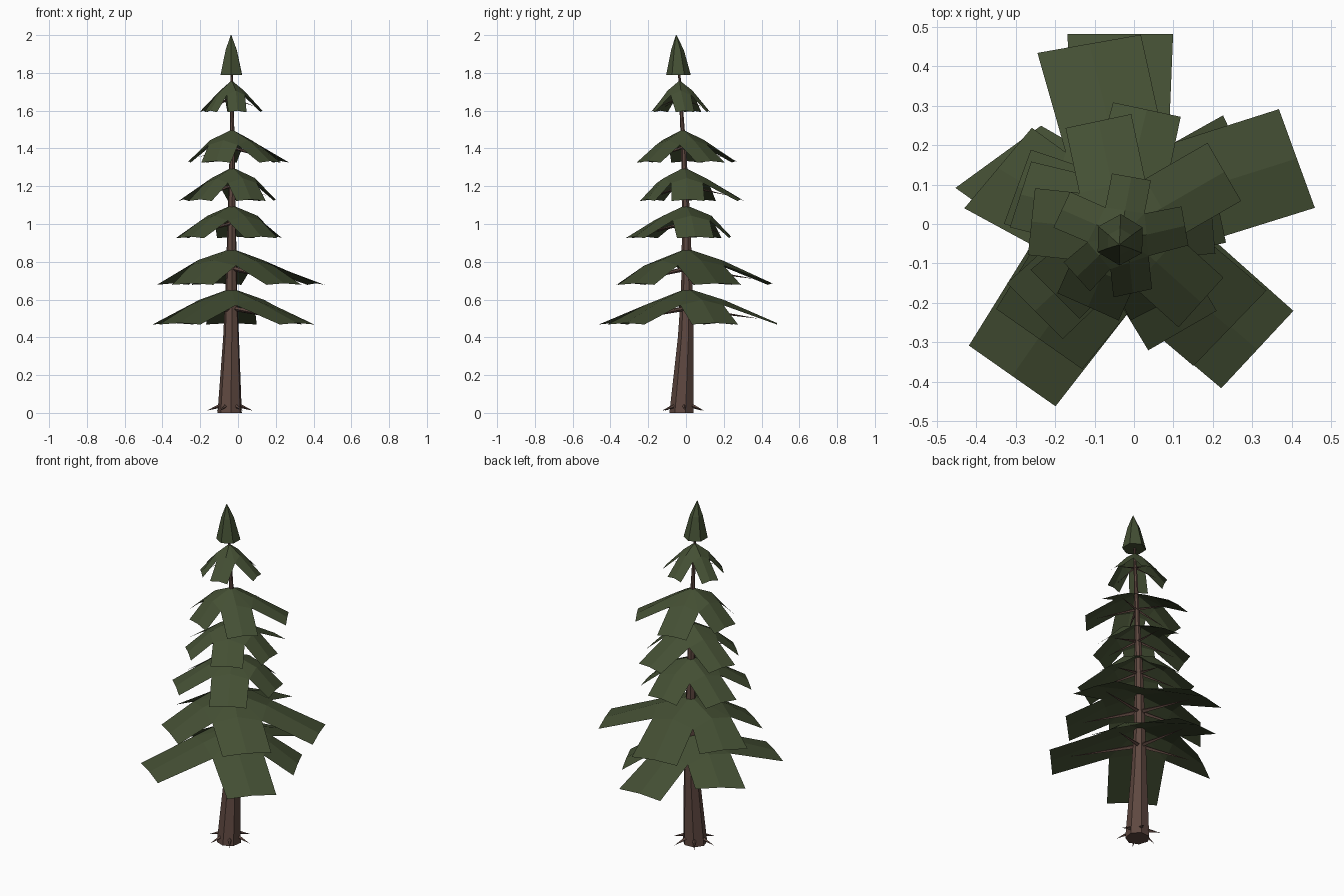
import bpy, bmesh
from math import sin, cos, radians, pi
from mathutils import Vector

if "Cube" in bpy.data.objects:
    bpy.data.objects.remove(bpy.data.objects["Cube"])


def material(name, rgb):
    m = bpy.data.materials.new(name)
    m.diffuse_color = (*rgb, 1)
    m.use_nodes = True
    m.node_tree.nodes["Principled BSDF"].inputs["Base Color"].default_value = m.diffuse_color
    return m


BARK = material("bark brown", (0.112, 0.064, 0.051))
GREEN = material("needle green", (0.058, 0.079, 0.034))


def finish(bm, name, mat):
    bmesh.ops.recalc_face_normals(bm, faces=bm.faces[:])
    me = bpy.data.meshes.new(name)
    bm.to_mesh(me)
    bm.free()
    me.materials.append(mat)
    ob = bpy.data.objects.new(name, me)
    bpy.context.collection.objects.link(ob)


def ring_tube(bm, stations, sides, twist=0.0):
    """Loft horizontal rings through (x, y, z, radius)."""
    rings = []
    for x, y, z, r in stations:
        rings.append([bm.verts.new((x + r * cos(2 * pi * i / sides + twist),
                                    y + r * sin(2 * pi * i / sides + twist), z))
                      for i in range(sides)])
    for a, b in zip(rings, rings[1:]):
        for i in range(sides):
            j = (i + 1) % sides
            bm.faces.new((a[i], a[j], b[j], b[i]))
    bm.faces.new(rings[0][::-1])
    bm.faces.new(rings[-1])


def spike(bm, p, q, r, sides=4):
    """Thin pointed stick from p to q."""
    p, q = Vector(p), Vector(q)
    rot = (q - p).to_track_quat('Z', 'Y')
    base = [bm.verts.new(p + rot @ Vector((r * cos(2 * pi * i / sides), r * sin(2 * pi * i / sides), 0)))
            for i in range(sides)]
    tip = bm.verts.new(q)
    for i in range(sides):
        bm.faces.new((base[i], base[(i + 1) % sides], tip))
    bm.faces.new(base[::-1])


# Trunk, slightly leaning and tapering
TRUNK = [(-0.043, -0.022, 0.0, 0.066), (-0.036, 0.0, 0.4, 0.043), (-0.035, 0.006, 0.65, 0.032),
         (-0.033, 0.002, 1.0, 0.023), (-0.03, -0.012, 1.4, 0.014), (-0.034, -0.037, 1.82, 0.006)]
bm = bmesh.new()
ring_tube(bm, TRUNK, 7, 0.3)
finish(bm, "trunk", BARK)


def trunk_at(z):
    for a, b in zip(TRUNK, TRUNK[1:]):
        if z <= b[2]:
            t = (z - a[2]) / (b[2] - a[2])
            return Vector((a[0] + t * (b[0] - a[0]), a[1] + t * (b[1] - a[1]), 0))
    return Vector((*TRUNK[-1][:2], 0))


# Root stubs round the foot
bm = bmesh.new()
for k in range(6):
    a = radians(60 * k + 5)
    d = Vector((cos(a), sin(a), 0))
    c = Vector((-0.043, -0.015, 0))
    spike(bm, c + d * 0.045 + Vector((0, 0, 0.04)), c + d * 0.122 + Vector((0, 0, 0.012)), 0.012)
finish(bm, "roots", BARK)

# Tiers: apex z, tip z, bough width, boughs (azimuth, reach, optional yaw)
TIERS = [
    (0.66, 0.468, 0.268, [(25, 0.35), (90, 0.475), (152, 0.35, 126), (235, 0.477), (317, 0.475)]),
    (0.87, 0.678, 0.266, [(20, 0.475), (100, 0.46), (156, 0.34, 140), (235, 0.36), (316, 0.385)]),
    (1.10, 0.925, 0.20, [(12, 0.25), (85, 0.24), (160, 0.28), (225, 0.31), (300, 0.31)]),
    (1.30, 1.122, 0.175, [(5, 0.23), (78, 0.305), (162, 0.27), (225, 0.24), (297, 0.22)]),
    (1.50, 1.325, 0.17, [(30, 0.30), (102, 0.285), (174, 0.23), (246, 0.21), (318, 0.27)]),
    (1.76, 1.592, 0.10, [(10, 0.165), (80, 0.155), (155, 0.165), (222, 0.15), (282, 0.145)]),
]


def polar(az, r, z=0.0):
    return Vector((r * cos(radians(az)), r * sin(radians(az)), z))


for n, (top, low, w, boughs) in enumerate(TIERS, 1):
    centre = trunk_at(top)
    count = len(boughs)
    inner = w * 0.85
    drop = top - low

    # Foliage: pentagonal cap with each side drawn out into a drooping flat bough
    bm = bmesh.new()
    apex = bm.verts.new(centre + Vector((0, 0, top)))
    corners = []
    for i in range(count):
        a, b = boughs[i][0], boughs[(i + 1) % count][0]
        if b < a:
            b += 360
        corners.append(bm.verts.new(centre + polar((a + b) / 2, inner, top - drop * 0.47)))
    for i, bough in enumerate(boughs):
        az, reach = bough[:2]
        yaw = bough[2] if len(bough) > 2 else az
        right, left = corners[i - 1], corners[i]
        mid = bm.verts.new((right.co + left.co) / 2 + Vector((0, 0, drop * 0.15)))
        end = centre + polar(az, reach, low)
        side = polar(yaw + 90, w / 2)
        e_r, e_l = bm.verts.new(end - side), bm.verts.new(end + side)
        e_m = bm.verts.new(end + Vector((0, 0, 0.008)))
        bm.faces.new((apex, right, mid))
        bm.faces.new((apex, mid, left))
        bm.faces.new((right, e_r, e_m, mid))
        bm.faces.new((mid, e_m, e_l, left))
    finish(bm, f"foliage_tier_{n}", GREEN)

    # Bare branches beneath the foliage
    bm = bmesh.new()
    for bough in boughs:
        az, reach = bough[:2]
        spike(bm, centre + polar(az, 0.005, top - drop * 0.55),
              centre + polar(az, reach * 0.8, top - drop * 0.84), 0.05 * w)
    finish(bm, f"branches_tier_{n}", BARK)

# Pointed crown
bm = bmesh.new()
ring_tube(bm, [(-0.035, -0.04, 1.79, 0.065), (-0.036, -0.045, 1.92, 0.034), (-0.037, -0.052, 2.0, 0.002)], 6, 0.5)
finish(bm, "crown", GREEN)
